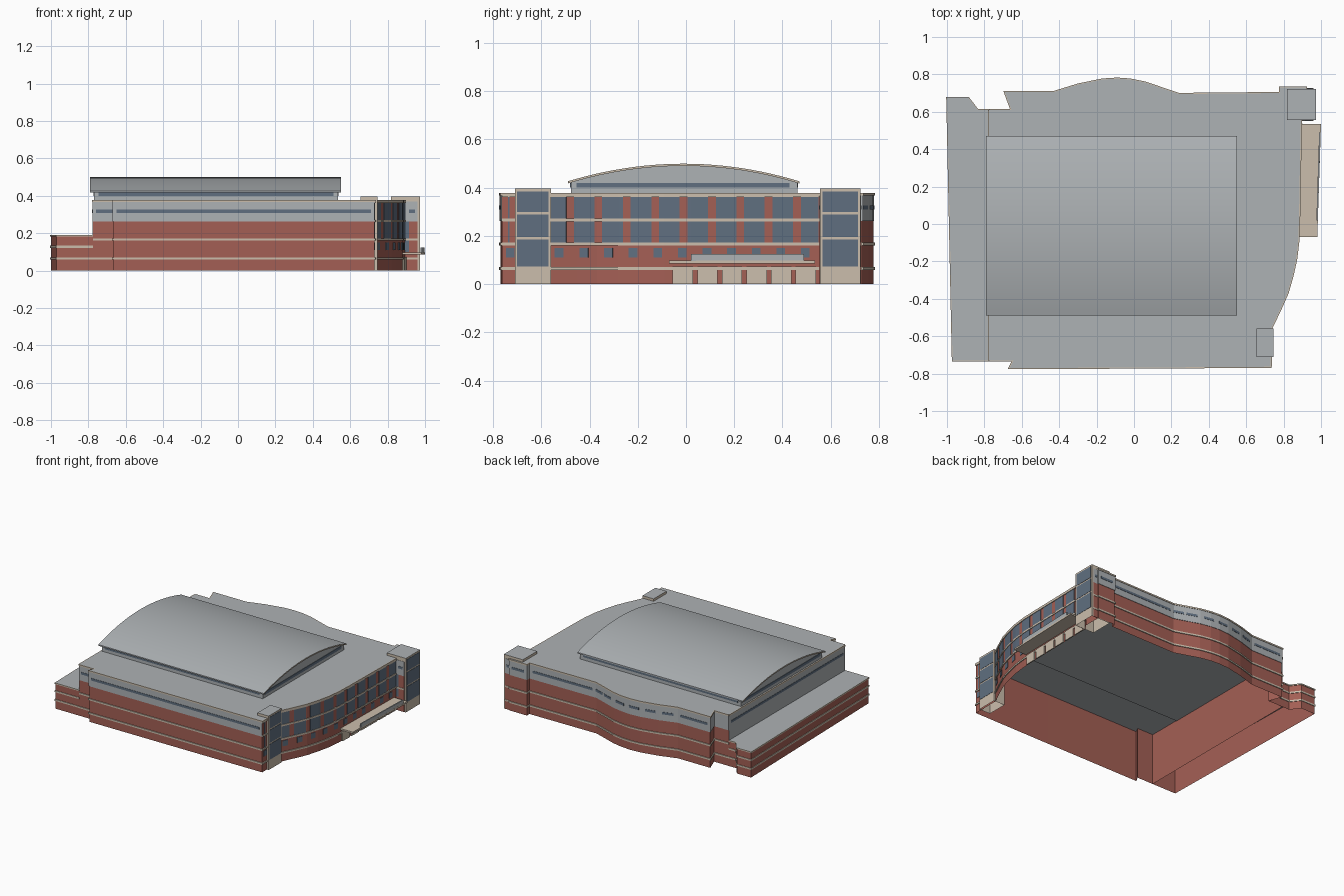
import bpy
from mathutils import Vector

if "Cube" in bpy.data.objects:
    bpy.data.objects.remove(bpy.data.objects["Cube"])


def material(name, rgb):
    m = bpy.data.materials.new(name)
    m.use_nodes = True
    m.diffuse_color = (*rgb, 1)
    m.node_tree.nodes["Principled BSDF"].inputs["Base Color"].default_value = (*rgb, 1)
    return m


BRICK = material("red brick", (0.37, 0.115, 0.09))
GREY = material("roof grey", (0.42, 0.445, 0.46))
GLASS = material("blue glass", (0.117, 0.159, 0.216))
CREAM = material("cream stone", (0.6, 0.515, 0.415))


def build(name, verts, faces, mats, rule=None):
    mesh = bpy.data.meshes.new(name)
    mesh.from_pydata(verts, [], faces)
    for m in mats:
        mesh.materials.append(m)
    for p in mesh.polygons:
        if rule:
            p.material_index = rule(p.normal)
    obj = bpy.data.objects.new(name, mesh)
    bpy.context.collection.objects.link(obj)
    return obj


def prism(name, outline, z0, z1, mats, rule=None, bottom=False):
    """Walls and a top over a counter-clockwise outline."""
    n = len(outline)
    verts = [(x, y, z) for z in (z0, z1) for x, y in outline]
    faces = [(i, (i + 1) % n, (i + 1) % n + n, i + n) for i in range(n)]
    faces.append(tuple(range(n, 2 * n)))
    if bottom:
        faces.append(tuple(reversed(range(n))))
    return build(name, verts, faces, mats, rule)


def rect(x0, x1, y0, y1):
    return [(x0, y0), (x1, y0), (x1, y1), (x0, y1)]


def ribbon(name, path, z0, z1, depth, mat):
    """Thin plate following a wall path, its outside to the right."""
    pts = [Vector(p) for p in path]
    norms = []
    for a, b in zip(pts, pts[1:]):
        d = (b - a).normalized()
        norms.append(Vector((d.y, -d.x)))
    verts, faces = [], []
    for i, p in enumerate(pts):
        a, b = norms[max(i - 1, 0)], norms[min(i, len(norms) - 1)]
        q = p + (a + b) / max(1 + a.dot(b), 0.4) * depth
        verts += [(*p, z0), (*q, z0), (*q, z1), (*p, z1)]
    for i in range(len(norms)):
        k = 4 * i
        faces += [(k + j, k + 4 + j, k + 5 + j, k + 1 + j) for j in range(3)]
    k = len(verts) - 4
    faces += [(0, 1, 2, 3), (k + 3, k + 2, k + 1, k)]
    return build(name, verts, faces, [mat])


def clip(path, axis, a, b):
    """Part of a path between two coordinates, kept in path order."""
    s = 1 if path[-1][axis] > path[0][axis] else -1
    if s * (b - a) < 0:
        a, b = b, a

    def at(t):
        for p, q in zip(path, path[1:]):
            if s * p[axis] <= s * t <= s * q[axis]:
                return Vector(p).lerp(Vector(q), (t - p[axis]) / (q[axis] - p[axis]))
        return Vector(path[-1])
    return [at(a)] + [p for p in path if s * a < s * p[axis] < s * b] + [at(b)]


# Wall paths, counter-clockwise
step = [(-0.775, -0.73), (-0.645, -0.73)]
front = [(-0.665, -0.77), (0.1, -0.767), (0.73, -0.763)]
east = [(0.73, -0.763), (0.732, -0.56), (0.782, -0.455), (0.82, -0.37), (0.846, -0.28),
        (0.866, -0.19), (0.878, -0.09), (0.882, 0.02), (0.886, 0.25), (0.892, 0.56)]
corner = [(0.92, 0.60), (0.92, 0.73), (0.78, 0.73)]
back = [(0.78, 0.70), (0.24, 0.695), (0.15, 0.725), (0.06, 0.756), (-0.02, 0.772), (-0.09, 0.777),
        (-0.17, 0.772), (-0.3, 0.745), (-0.43, 0.705), (-0.69, 0.705)]
notch = [(-0.655, 0.61), (-0.775, 0.61)]
around = step + front + east[1:] + corner + back + notch
west = [notch[-1], step[0]]
TOP = 0.378


def top_grey(normal):
    return 1 if normal.z > 0.5 else 0


# Main hall and low west wing, open underneath
prism("main_hall", around, 0, TOP, [BRICK, GREY], top_grey)
wing_path = [(-0.775, 0.61), (-0.835, 0.61), (-0.885, 0.675), (-1, 0.675), (-0.97, -0.73), (-0.775, -0.73)]
prism("west_wing", wing_path, 0, 0.19, [BRICK, GREY], top_grey)
for z in (0.064, 0.128):
    ribbon("wing_stone_course", wing_path, z - 0.006, z + 0.006, 0.004, CREAM)
ribbon("wing_coping", wing_path, 0.181, 0.19, 0.004, CREAM)

# Stone courses and coping
for z in (0.064, 0.166):
    ribbon("stone_course", around, z - 0.006, z + 0.006, 0.006, CREAM)
ribbon("coping", around, 0.367, TOP, 0.006, CREAM)
ribbon("west_coping", west, 0.367, TOP, 0.006, CREAM)
ribbon("east_coping", east, 0.36, TOP, 0.0065, CREAM)
ribbon("east_upper_course", east, 0.259, 0.271, 0.006, CREAM)

# Grey upper cladding
ribbon("front_cladding", step + front, 0.262, 0.368, 0.003, GREY)
ribbon("back_cladding", corner + back + notch, 0.262, 0.368, 0.003, GREY)
ribbon("west_cladding", west, 0.19, 0.368, 0.003, GREY)


# Narrow strip windows
def strips(name, path, axis, spans):
    for a, b in spans:
        ribbon(name, clip(path, axis, a, b), 0.309, 0.326, 0.005, GLASS)


strips("front_strip_window", step, 0, [(-0.76, -0.67)])
strips("front_strip_window", front, 0, [(-0.65, 0.71)])
strips("west_strip_window", west, 1, [(-0.71, 0.59)])
strips("corner_strip_window", corner[1:], 0, [(0.8, 0.9)])
strips("back_strip_window", back, 0, [(0.27, 0.75), (-0.67, -0.45)])
strips("bay_strip_window", back, 0, [(x, x + 0.075) for x in (-0.4, -0.28, -0.16, -0.04, 0.08, 0.17)])

# East curtain windows between brick piers
edges = [-0.755] + [-0.715 + 0.1175 * k for k in range(12)]
for a, b in zip(edges, edges[1:]):
    lo, hi = a + 0.016, min(b - 0.016, 0.55)
    if hi - lo < 0.005:
        continue
    for z0, z1 in ((0.172, 0.259), (0.271, 0.36)):
        ribbon("east_window", clip(east, 1, lo, hi), z0, z1, 0.003, GLASS)
for k in range(-2, 11):
    y = -0.525 + 0.102 * k
    ribbon("east_small_window", clip(east, 1, y - 0.018, y + 0.018), 0.11, 0.15, 0.003, GLASS)

# Entrance doors
for k in range(6):
    y = -0.013 + 0.102 * k
    ribbon("entrance_door", clip(east, 1, y - 0.042, y + 0.042), 0, 0.072, 0.008, CREAM)

# Canopy with upstand panel
prism("canopy", [(0.875, -0.07), (0.98, -0.07), (1.0, 0.535), (0.885, 0.535)], 0.085, 0.097, [CREAM], bottom=True)
prism("canopy_panel", [(0.975, 0.02), (0.983, 0.02), (0.998, 0.49), (0.99, 0.49)], 0.095, 0.124, [GREY], bottom=True)


# Corner towers: stone box, glazed east face, grey top
def tower(name, x0, x1, y0, y1):
    prism(name, rect(x0, x1, y0, y1), 0, 0.396, [CREAM, GREY], top_grey)
    face = [(x1, y0 + 0.01), (x1, y1 - 0.01)]
    for z0, z1 in ((0.072, 0.185), (0.195, 0.289), (0.299, 0.384)):
        ribbon(name + "_glass", face, z0, z1, 0.002, GLASS)


tower("southeast_tower", 0.655, 0.745, -0.71, -0.56)
tower("northeast_tower", 0.818, 0.972, 0.556, 0.723)

# Northeast tower side cladding
for path in ([(0.893, 0.556), (0.96, 0.556)], [(0.96, 0.723), (0.92, 0.723)]):
    ribbon("tower_brick", path, 0, 0.262, 0.002, BRICK)
    ribbon("tower_cladding", path, 0.262, 0.368, 0.002, GREY)
    for z in (0.064, 0.166):
        ribbon("tower_course", path, z - 0.006, z + 0.006, 0.004, CREAM)
    mid = Vector(path[0]).lerp(Vector(path[1]), 0.3), Vector(path[0]).lerp(Vector(path[1]), 0.8)
    ribbon("tower_strip_window", mid, 0.309, 0.326, 0.004, GLASS)
ribbon("tower_side_glass", [(0.893, 0.556), (0.915, 0.556)], 0.1, 0.262, 0.003, GLASS)


# Vaulted roof over a clerestory
def arch(y):
    return 0.426 + 0.073 * (1 - ((y + 0.01) / 0.48) ** 2)


def extrude_x(name, profile, x0, x1, mats, rule=None):
    n = len(profile)
    verts = [(x, y, z) for x in (x0, x1) for y, z in profile]
    faces = [(i, i + n, (i + 1) % n + n, (i + 1) % n) for i in range(n)]
    faces += [tuple(range(n)), tuple(reversed(range(n, 2 * n)))]
    return build(name, verts, [f[::-1] for f in faces], mats, rule)


def span(a, b, n=24):
    return [a + (b - a) * i / n for i in range(n + 1)]


wall = [(-0.477, 0.37), (0.462, 0.37)] + [(y, arch(y) - 0.006) for y in span(0.462, -0.477)]
extrude_x("clerestory", wall, -0.77, 0.535, [GREY])
shell = [(y, arch(y) - 0.009) for y in span(-0.49, 0.47)] + [(y, arch(y)) for y in span(0.47, -0.49)]
vault = extrude_x("vaulted_roof", shell, -0.79, 0.552, [GREY, CREAM], lambda n: 1 if abs(n.x) > 0.5 else 0)
ends = {"south": [(-0.745, -0.477), (0.51, -0.477)], "east": [(0.535, -0.455), (0.535, 0.43)],
        "north": [(0.51, 0.462), (-0.745, 0.462)], "west": [(-0.77, 0.43), (-0.77, -0.455)]}
for side, path in ends.items():
    ribbon("clerestory_window_" + side, path, 0.4, 0.42, 0.003, GLASS)

bpy.ops.object.select_all(action="DESELECT")
vault.select_set(True)
bpy.context.view_layer.objects.active = vault
bpy.ops.object.shade_smooth_by_angle()
